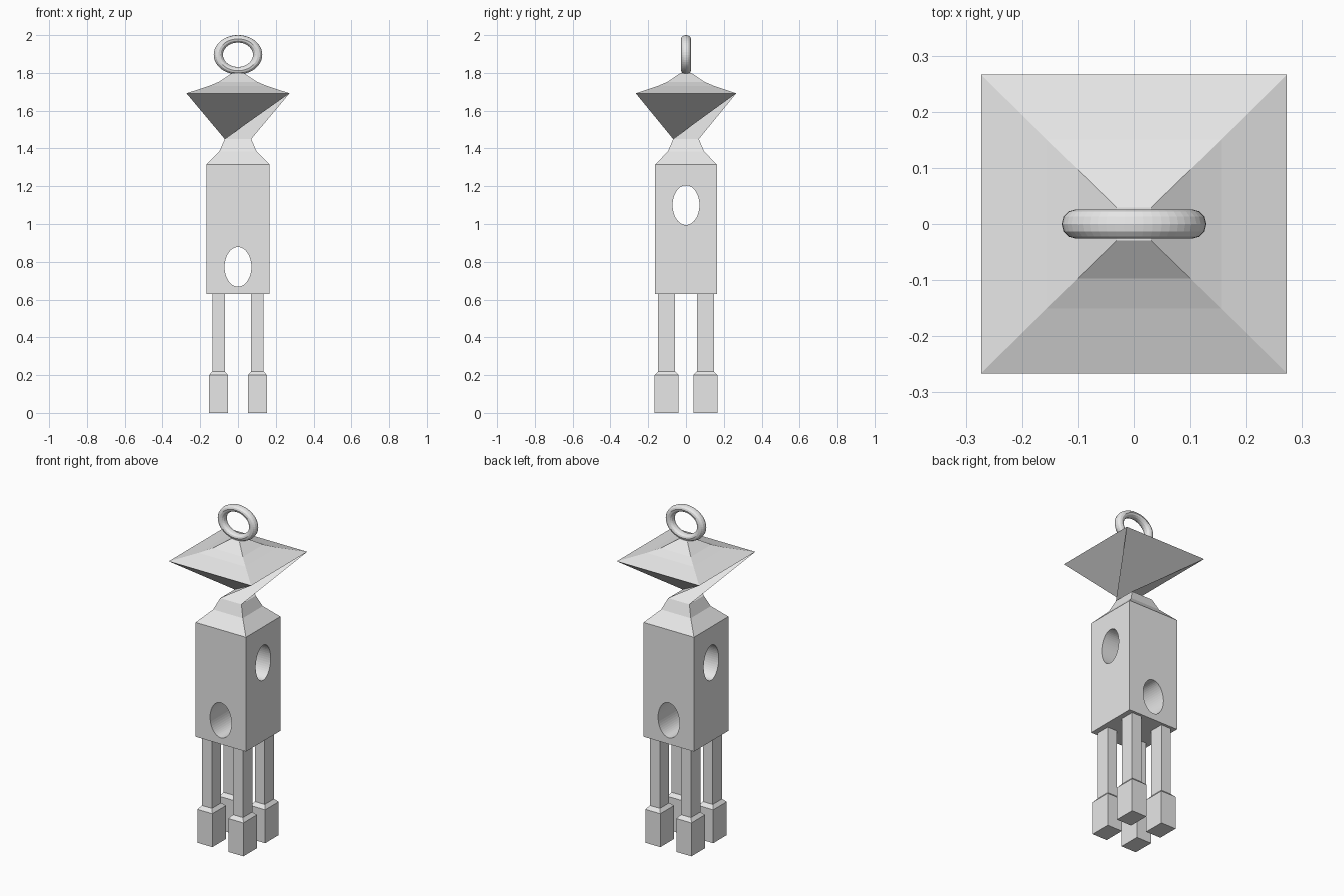
import bpy, bmesh, math

if "Cube" in bpy.data.objects:
    bpy.data.objects.remove(bpy.data.objects["Cube"])

grey = bpy.data.materials.new("light_grey")
grey.diffuse_color = (0.8, 0.8, 0.8, 1)
grey.use_nodes = True
grey.node_tree.nodes["Principled BSDF"].inputs["Base Color"].default_value = grey.diffuse_color
CORNERS = [(-1, -1), (1, -1), (1, 1), (-1, 1)]


def finish(name, bm):
    me = bpy.data.meshes.new(name)
    bm.to_mesh(me)
    bm.free()
    me.materials.append(grey)
    ob = bpy.data.objects.new(name, me)
    bpy.context.collection.objects.link(ob)
    return ob


def square_ring(bm, hx, hy, z, cx=0, cy=0):
    return [bm.verts.new((cx + sx * hx, cy + sy * hy, z)) for sx, sy in CORNERS]


def bridge(bm, a, b):
    for i in range(4):
        j = (i + 1) % 4
        bm.faces.new((a[i], a[j], b[j], b[i]))


def loft(name, sections, cx=0, cy=0):
    bm = bmesh.new()
    rings = [square_ring(bm, *s, cx, cy) for s in sections]
    for a, b in zip(rings, rings[1:]):
        bridge(bm, a, b)
    bm.faces.new(rings[0][::-1])
    bm.faces.new(rings[-1])
    return finish(name, bm)


# Legs with wider block feet
for sx, sy in CORNERS:
    name = ("front" if sy < 0 else "back") + ("_left" if sx < 0 else "_right") + "_leg"
    loft(name, [(0.05, 0.064, 0), (0.05, 0.064, 0.2), (0.033, 0.044, 0.22),
                (0.033, 0.044, 0.63)], sx * 0.103, sy * 0.103)

# Torso with stepped shoulders
torso = loft("torso", [(0.167, 0.163, 0.63), (0.167, 0.163, 1.315),
                       (0.098, 0.095, 1.385), (0.07, 0.068, 1.45)])

# Oval holes: low one front to back, high one side to side
for name, z, turn in (("front_hole_cutter", 0.773, 0), ("side_hole_cutter", 1.10, math.pi / 2)):
    bpy.ops.mesh.primitive_cylinder_add(vertices=48, radius=1, depth=1, location=(0, 0, z),
                                        rotation=(math.pi / 2, 0, turn))
    cutter = bpy.context.object
    cutter.name = name
    cutter.scale = (0.071, 0.105, 1)
    cutter.data.materials.append(grey)
    cutter.hide_render = True
    cutter.hide_set(True)
    mod = torso.modifiers.new(name, "BOOLEAN")
    mod.object = cutter
    mod.operation = "DIFFERENCE"
    mod.solver = "EXACT"

# Head: neck twisted a quarter turn into a wide brim, then a stepped roof
bm = bmesh.new()
neck = square_ring(bm, 0.07, 0.068, 1.45)
roof = [square_ring(bm, *s) for s in [(0.273, 0.266, 1.692), (0.156, 0.151, 1.73),
                                      (0.10, 0.097, 1.753), (0.03, 0.029, 1.80)]]
brim = roof[0]
for i in range(4):
    j, k = (i + 1) % 4, (i + 2) % 4
    bm.faces.new((neck[i], neck[j], brim[k]))
    bm.faces.new((neck[i], brim[k], brim[j]))
for a, b in zip(roof, roof[1:]):
    bridge(bm, a, b)
bm.faces.new(roof[-1])
finish("head", bm)

# Hanging ring
bpy.ops.mesh.primitive_torus_add(major_segments=48, minor_segments=12, major_radius=0.104,
                                 minor_radius=0.0245, location=(0, 0, 1.896),
                                 rotation=(math.pi / 2, 0, 0))
ring = bpy.context.object
ring.name = "hanging_ring"
ring.scale = (1, 0.81, 1.06)
ring.data.materials.append(grey)
